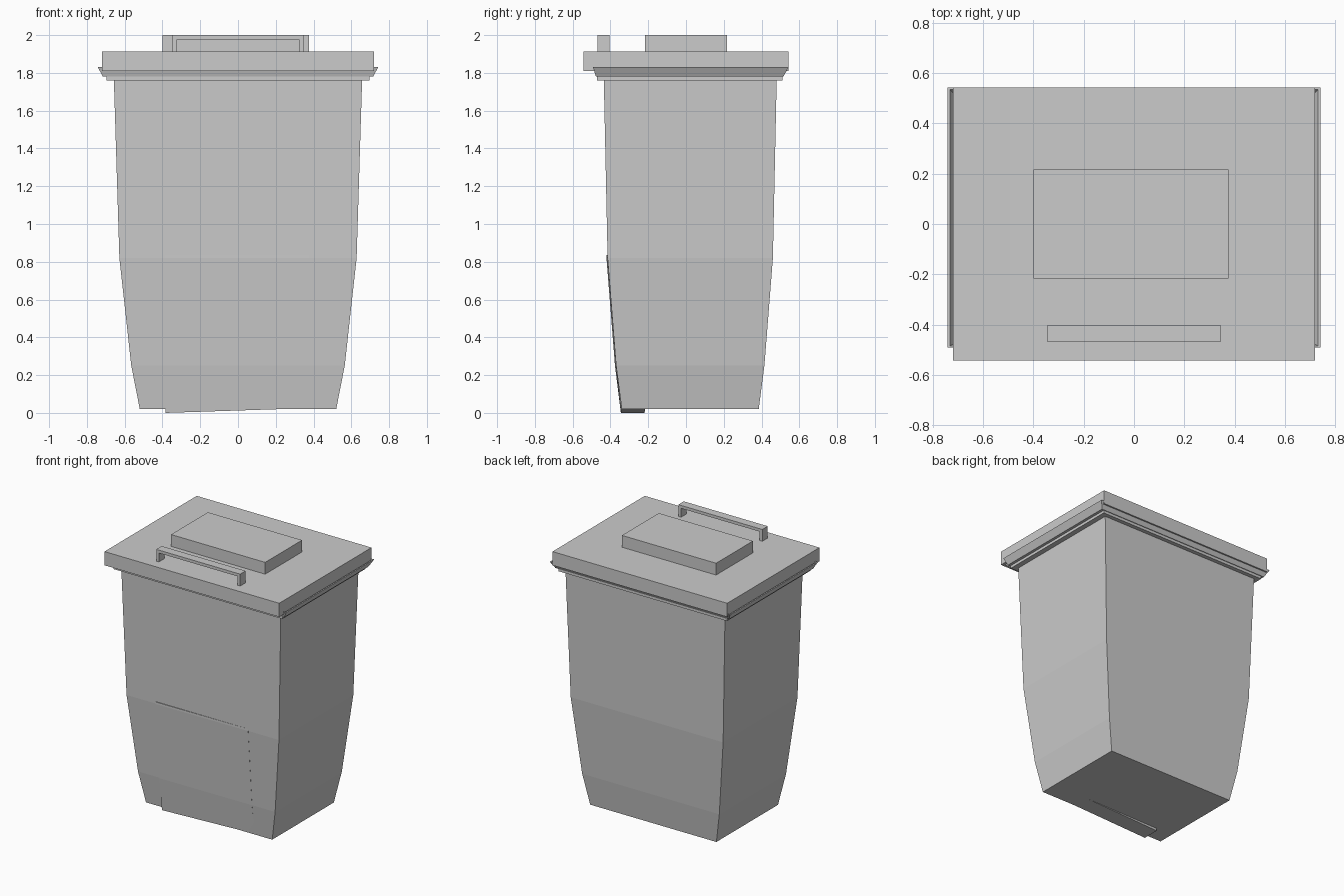
import bpy, bmesh

if "Cube" in bpy.data.objects:
    bpy.data.objects.remove(bpy.data.objects["Cube"])


def finish(bm, name):
    bmesh.ops.recalc_face_normals(bm, faces=bm.faces[:])
    mesh = bpy.data.meshes.new(name)
    bm.to_mesh(mesh)
    bm.free()
    obj = bpy.data.objects.new(name, mesh)
    bpy.context.collection.objects.link(obj)
    return obj


def loft(name, rings):
    """Skin rectangular rings (z, x0, x1, y0, y1) and cap both ends."""
    bm = bmesh.new()
    loops = [[bm.verts.new(p) for p in ((x0, y0, z), (x1, y0, z), (x1, y1, z), (x0, y1, z))]
             for z, x0, x1, y0, y1 in rings]
    for a, b in zip(loops, loops[1:]):
        for i in range(4):
            j = (i + 1) % 4
            bm.faces.new((a[i], a[j], b[j], b[i]))
    bm.faces.new(loops[0])
    bm.faces.new(loops[-1])
    return finish(bm, name)


def ring(z, half_x, y0, y1):
    return (z, -half_x, half_x, y0, y1)


# Tapered hollow bin with stepped, flared rim
loft("bin_body", [
    ring(0.02, 0.52, -0.34, 0.385),
    ring(0.25, 0.565, -0.37, 0.415),
    ring(0.82, 0.628, -0.415, 0.46),
    ring(1.76, 0.657, -0.435, 0.48),
    ring(1.76, 0.695, -0.47, 0.51),
    ring(1.78, 0.695, -0.47, 0.51),
    ring(1.78, 0.715, -0.477, 0.515),
    ring(1.83, 0.742, -0.492, 0.543),
    ring(1.83, 0.732, -0.485, 0.535),
    ring(1.79, 0.705, -0.47, 0.505),
    ring(1.79, 0.63, -0.41, 0.455),
    ring(0.82, 0.60, -0.39, 0.435),
    ring(0.05, 0.50, -0.32, 0.365),
])

# Lid shell, open underneath
loft("lid", [
    ring(1.89, 0.70, -0.525, 0.525),
    ring(1.81, 0.70, -0.525, 0.525),
    ring(1.81, 0.72, -0.543, 0.543),
    ring(1.912, 0.72, -0.543, 0.543),
])

# Raised block on the lid
loft("lid_raised_block", [(1.90, -0.40, 0.376, -0.217, 0.217),
                          (2.00, -0.40, 0.376, -0.217, 0.217)])

# Lid handle: inverted U profile pulled along y
bm = bmesh.new()
t, h = 0.022, 0.346
profile = [(-h, 1.905), (-h, 2.0), (h, 2.0), (h, 1.905),
           (h - t, 1.905), (h - t, 2.0 - t), (-h + t, 2.0 - t), (-h + t, 1.905)]
face = bm.faces.new([bm.verts.new((x, -0.468, z)) for x, z in profile])
out = bmesh.ops.extrude_face_region(bm, geom=[face], use_keep_orig=True)
bmesh.ops.translate(bm, vec=(0, 0.064, 0),
                    verts=[v for v in out["geom"] if isinstance(v, bmesh.types.BMVert)])
finish(bm, "lid_handle")

# Slightly skewed front panel, proud of the wall on its left side
panel = loft("front_panel", [
    (0.0, -0.385, 0.375, -0.345, -0.22),
    (0.25, -0.385, 0.375, -0.376, -0.25),
    (0.82, -0.385, 0.375, -0.421, -0.30),
    (0.835, -0.385, 0.375, -0.421, -0.30),
])
for v in panel.data.vertices:
    if v.co.x > 0:
        v.co.y += 0.005
        if v.co.z < 0.1:
            v.co.z = 0.025
